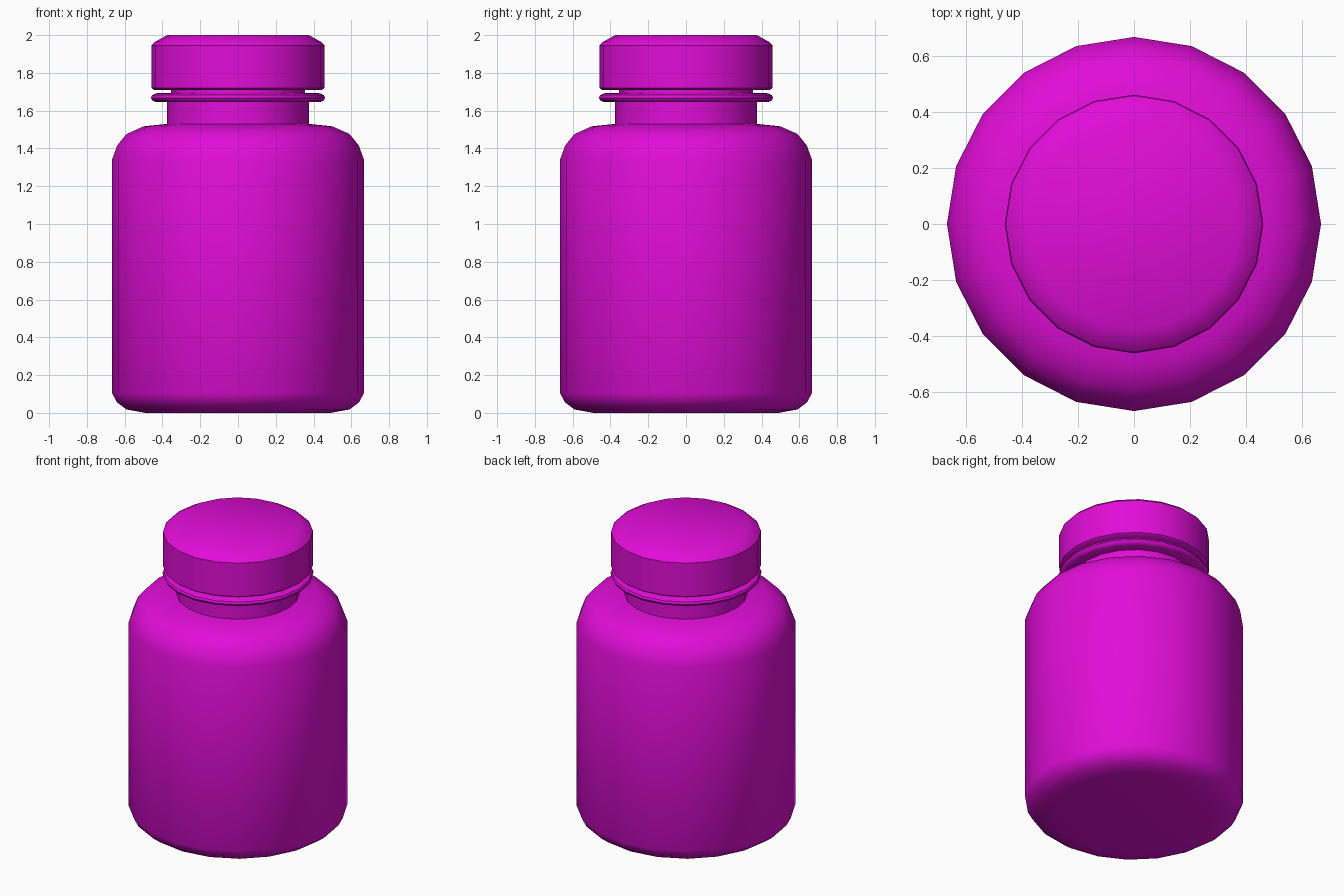
import bpy, bmesh, math

SIDES = 20

old = bpy.data.objects.get("Cube")
if old:
    bpy.data.objects.remove(old, do_unlink=True)

# One plastic colour for the whole bottle
plastic = bpy.data.materials.new("magenta plastic")
plastic.use_nodes = True
colour = (0.75, 0.004, 0.68, 1)
plastic.diffuse_color = colour
plastic.node_tree.nodes["Principled BSDF"].inputs["Base Color"].default_value = colour


def lathe(name, profile):
    """Turn a (radius, height) profile around z and close both ends."""
    bm = bmesh.new()
    rings = []
    for r, z in profile:
        angles = [math.tau * i / SIDES for i in range(SIDES)]
        rings.append([bm.verts.new((r * math.cos(a), r * math.sin(a), z)) for a in angles])
    for low, high in zip(rings, rings[1:]):
        for i in range(SIDES):
            j = (i + 1) % SIDES
            bm.faces.new((low[i], low[j], high[j], high[i]))
    bm.faces.new(rings[0][::-1])
    bm.faces.new(rings[-1])
    bmesh.ops.recalc_face_normals(bm, faces=bm.faces)
    mesh = bpy.data.meshes.new(name)
    bm.to_mesh(mesh)
    bm.free()
    mesh.materials.append(plastic)
    obj = bpy.data.objects.new(name, mesh)
    bpy.context.collection.objects.link(obj)
    bpy.ops.object.select_all(action="DESELECT")
    obj.select_set(True)
    bpy.context.view_layer.objects.active = obj
    bpy.ops.object.shade_smooth_by_angle(angle=math.radians(40))
    return obj


# Rounded body with shoulder and neck
lathe("bottle_body", [
    (0.49, 0), (0.59, 0.018), (0.64, 0.055), (0.667, 0.105),
    (0.667, 1.34), (0.64, 1.415), (0.59, 1.477), (0.5, 1.517), (0.376, 1.53),
    (0.376, 1.65), (0.355, 1.65), (0.355, 1.73),
])

# Thin collar below the cap
lathe("neck_ring", [
    (0.35, 1.645), (0.435, 1.645), (0.455, 1.655), (0.461, 1.668),
    (0.455, 1.682), (0.435, 1.692), (0.35, 1.695),
])

# Screw cap with a bevelled top
lathe("cap", [
    (0.35, 1.71), (0.445, 1.71), (0.458, 1.72),
    (0.458, 1.945), (0.438, 1.965), (0.375, 2.0),
])
